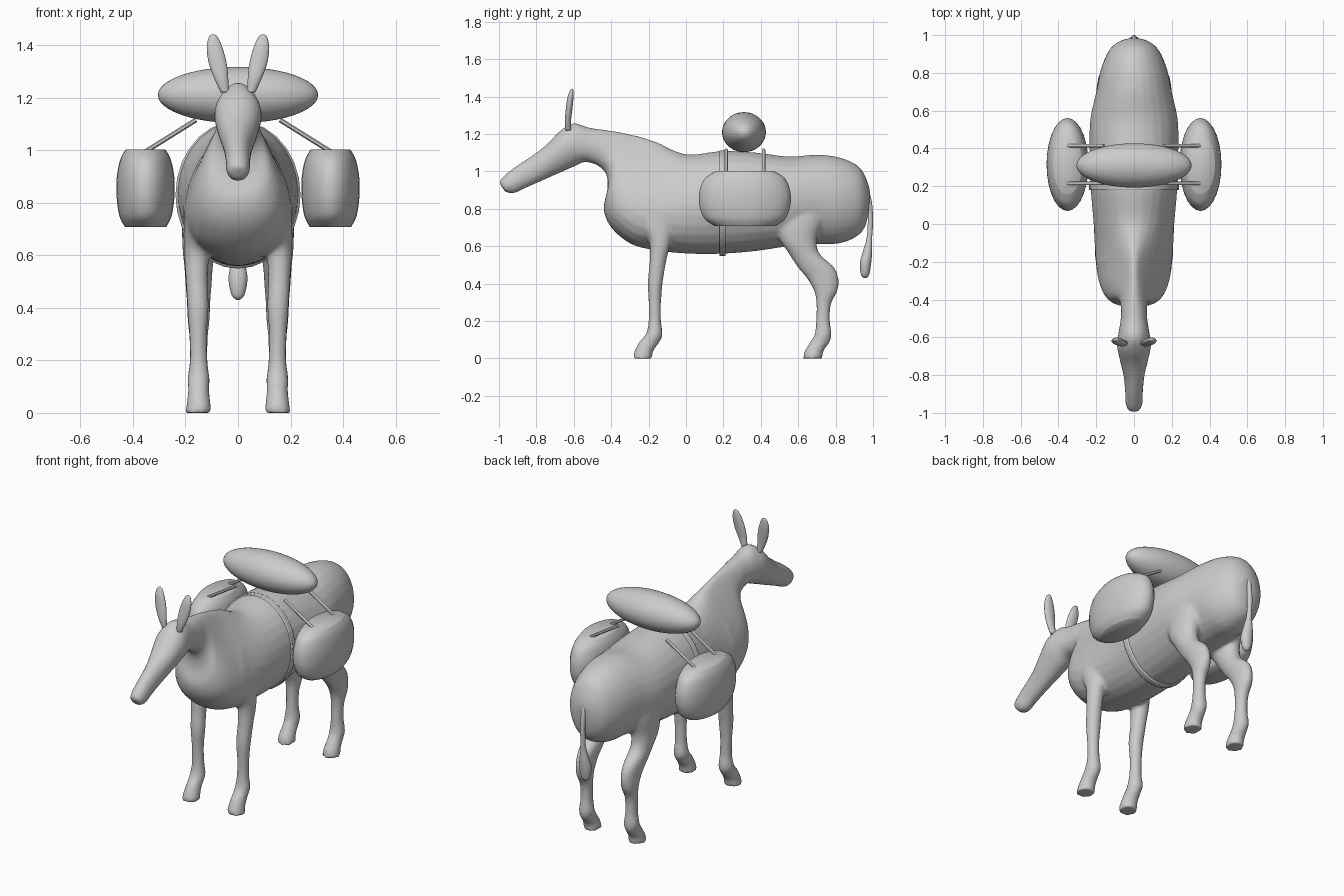
import bpy, bmesh, math
from mathutils import Vector

N = 28  # points per ring


def spline(a, b, c, d, t):
    return [0.5 * (2 * q + (r - p) * t + (2 * p - 5 * q + 4 * r - s) * t * t
                   + (3 * q - p - 3 * r + s) * t ** 3) for p, q, r, s in zip(a, b, c, d)]


def loft(bm, sections, side=1, steps=5):
    """Skin through ovals: (y1, z1, y2, z2, half width, taper, centre x)."""
    S = [tuple(s) + (0,) * (7 - len(s)) for s in sections]
    dense = []
    for i in range(len(S) - 1):
        ctrl = (S[max(i - 1, 0)], S[i], S[i + 1], S[min(i + 2, len(S) - 1)])
        dense += [spline(*ctrl, j / steps) for j in range(steps)]
    dense.append(S[-1])
    rings = []
    for y1, z1, y2, z2, w, k, cx in dense:
        ring = []
        for j in range(N):
            c, s = math.cos(math.tau * j / N), math.sin(math.tau * j / N)
            ring.append(bm.verts.new((side * cx + w * c * (1 - k * s),
                                      (y1 + y2) / 2 + (y1 - y2) / 2 * s,
                                      (z1 + z2) / 2 + (z1 - z2) / 2 * s)))
        rings.append(ring)
    for a, b in zip(rings, rings[1:]):
        for j in range(N):
            bm.faces.new((a[j], a[(j + 1) % N], b[(j + 1) % N], b[j]))
    bm.faces.new(rings[0])
    bm.faces.new(rings[-1])


def finish(bm, name):
    bmesh.ops.recalc_face_normals(bm, faces=bm.faces)
    for f in bm.faces:
        f.smooth = True
    me = bpy.data.meshes.new(name)
    bm.to_mesh(me)
    bm.free()
    ob = bpy.data.objects.new(name, me)
    bpy.context.collection.objects.link(ob)
    return ob


def part(name, sections, side=1):
    bm = bmesh.new()
    loft(bm, sections, side)
    return finish(bm, name)


def rod(name, a, b, r):
    a, b = Vector(a), Vector(b)
    bpy.ops.mesh.primitive_cylinder_add(vertices=12, radius=r, depth=(b - a).length,
                                        location=(a + b) / 2)
    ob = bpy.context.object
    ob.name = name
    ob.rotation_euler = (b - a).to_track_quat('Z', 'Y').to_euler()
    bpy.ops.object.shade_smooth_by_angle()


# trunk, neck and head, from rump to nose
trunk = [
    (.985, .89, .975, .77, .04, 0), (.965, .96, .955, .70, .09, 0),
    (.92, 1.03, .91, .65, .135, 0), (.82, 1.075, .82, .615, .175, 0),
    (.70, 1.09, .70, .61, .20, 0), (.55, 1.08, .55, .60, .232, 0),
    (.38, 1.10, .38, .575, .235, 0), (.20, 1.11, .20, .56, .23, 0),
    (.03, 1.09, .02, .56, .215, .1), (-.06, 1.11, -.14, .575, .20, .3),
    (-.14, 1.15, -.29, .61, .18, .5), (-.22, 1.18, -.40, .70, .15, .6),
    (-.30, 1.20, -.44, .80, .115, .5), (-.38, 1.215, -.42, .90, .08, .2),
    (-.45, 1.225, -.425, .98, .07, 0), (-.52, 1.235, -.47, 1.03, .07, 0),
    (-.60, 1.258, -.54, 1.05, .08, .1), (-.67, 1.22, -.60, 1.025, .09, -.1),
    (-.75, 1.14, -.68, .99, .075, -.1), (-.83, 1.08, -.77, .95, .056, 0),
    (-.92, 1.02, -.86, .91, .047, 0), (-.98, .97, -.92, .883, .045, 0),
    (-1.0, .94, -.965, .888, .03, 0)]


def leg(rows):  # (y front, y back, z, half width, x)
    return [(a, z, b, z, w, 0, x) for a, b, z, w, x in rows]


front_leg = leg([
    (-.285, -.18, 0, .05, .15), (-.275, -.175, .04, .045, .15), (-.25, -.14, .09, .04, .15),
    (-.215, -.125, .13, .042, .15), (-.20, -.133, .2, .034, .15), (-.20, -.133, .3, .034, .152),
    (-.205, -.125, .4, .041, .152), (-.195, -.105, .52, .043, .157), (-.20, -.08, .63, .05, .157),
    (-.27, -.06, .75, .055, .15), (-.30, -.07, .86, .055, .135), (-.26, -.09, .96, .04, .11)])
hind_leg = leg([
    (.625, .73, 0, .05, .15), (.635, .735, .04, .045, .15), (.665, .77, .09, .04, .15),
    (.688, .778, .13, .042, .15), (.695, .77, .2, .034, .15), (.697, .775, .29, .036, .15),
    (.685, .81, .36, .042, .15), (.645, .815, .43, .045, .15), (.595, .79, .49, .05, .15),
    (.55, .715, .56, .055, .15), (.50, .70, .64, .065, .147), (.48, .74, .75, .075, .135),
    (.52, .78, .9, .06, .12)])

# animal: overlapping lofts fused into one smooth skin
bm = bmesh.new()
loft(bm, trunk)
for side in (1, -1):
    loft(bm, front_leg, side)
    loft(bm, hind_leg, side)
animal = finish(bm, "animal_body")
rm = animal.modifiers.new("fuse", 'REMESH')
rm.mode = 'VOXEL'
rm.voxel_size = .011
rm.use_smooth_shade = True
sm = animal.modifiers.new("soften", 'SMOOTH')
sm.factor = .5
sm.iterations = 5

# tail with tuft
part("tail", leg([
    (.94, .97, .92, .012, 0), (.965, .993, .84, .014, 0), (.972, 1.0, .74, .014, 0),
    (.965, .995, .64, .015, 0), (.945, .995, .57, .027, 0), (.93, .99, .51, .036, 0),
    (.935, .98, .45, .025, 0), (.95, .965, .43, .006, 0)]))

for side, tag in ((1, "left"), (-1, "right")):
    # ears
    part("ear_" + tag, leg([
        (-.645, -.615, 1.22, .016, .05), (-.648, -.615, 1.27, .026, .063),
        (-.643, -.608, 1.33, .034, .077), (-.635, -.602, 1.39, .03, .089),
        (-.622, -.602, 1.43, .017, .094), (-.615, -.605, 1.44, .006, .095)]), side)
    # side packs: bulging drums with flat top and bottom
    part("side_pack_" + tag, leg([
        (.315 - b, .315 + b, z, w, .352) for z, w, b in (
            (.707, .078, .16), (.745, .098, .214), (.80, .108, .239), (.855, .111, .246),
            (.91, .108, .239), (.965, .096, .212), (1.003, .076, .155))]), side)
    # ropes from the back down to the packs
    for i, y in enumerate((.215, .415)):
        rod(f"rope_{tag}_{i}", (side * .16, y, 1.115), (side * .36, y, .99), .009)

# girth strap
part("girth_strap", [(y, 1.112, y, .549, .238) for y in (.18, .212)])

# rolled bundle across the back
bpy.ops.mesh.primitive_uv_sphere_add(segments=48, ring_count=24, location=(0, .31, 1.21))
bundle = bpy.context.object
bundle.name = "top_bundle"
bundle.scale = (.305, .117, .107)
bpy.ops.object.shade_smooth()
